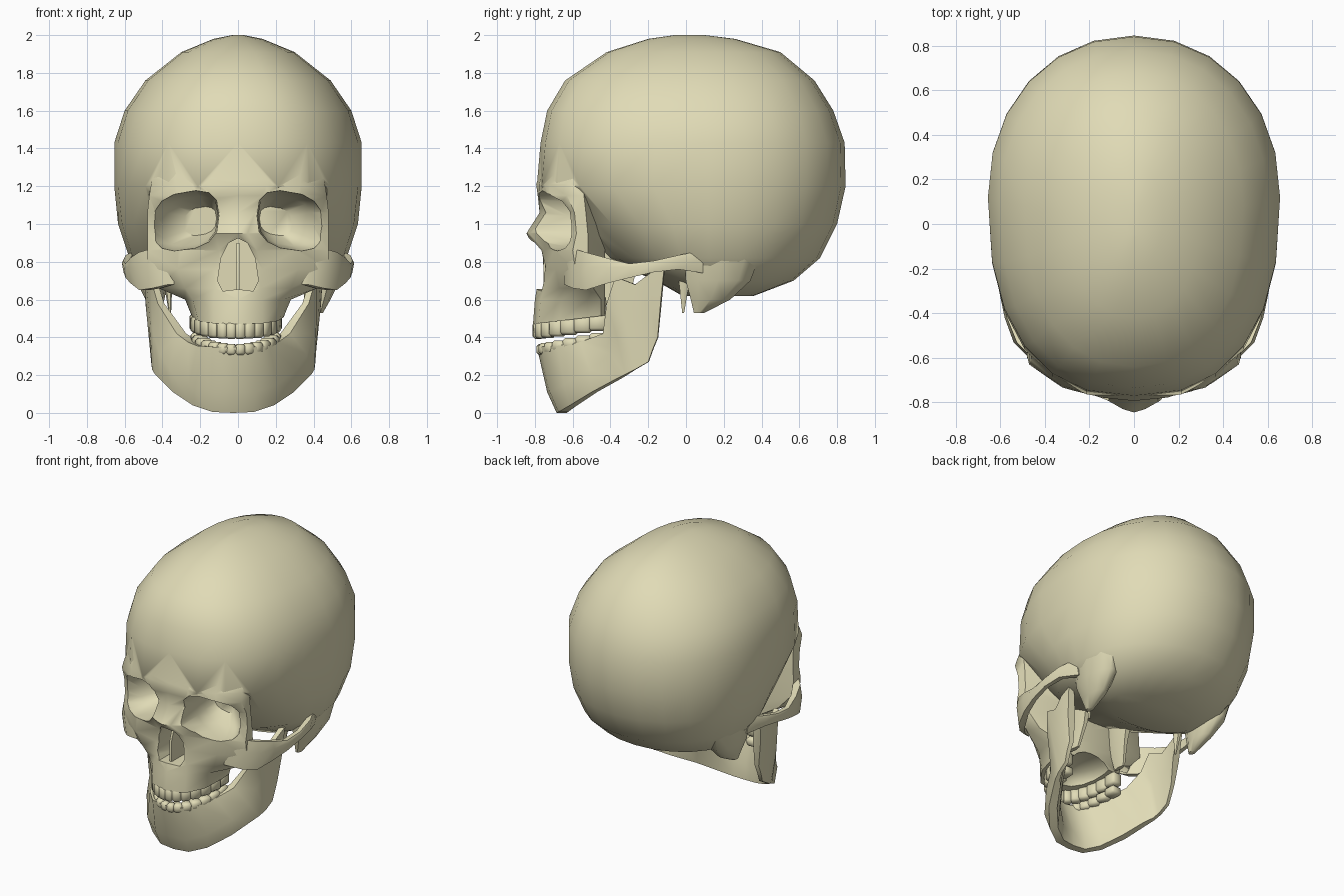
import bpy, bmesh, math
from mathutils import Matrix, Vector

if "Cube" in bpy.data.objects:
    bpy.data.objects.remove(bpy.data.objects["Cube"])

bone = bpy.data.materials.new("bone")
bone.diffuse_color = (0.75, 0.71, 0.47, 1)
bone.use_nodes = True
bone.node_tree.nodes["Principled BSDF"].inputs["Base Color"].default_value = bone.diffuse_color


def make(name, bm, angle=50):
    bmesh.ops.recalc_face_normals(bm, faces=bm.faces[:])
    me = bpy.data.meshes.new(name)
    bm.to_mesh(me)
    bm.free()
    ob = bpy.data.objects.new(name, me)
    bpy.context.collection.objects.link(ob)
    me.materials.append(bone)
    smooth(ob, angle)
    return ob


def smooth(ob, angle):
    bpy.ops.object.select_all(action='DESELECT')
    ob.select_set(True)
    bpy.context.view_layer.objects.active = ob
    bpy.ops.object.shade_smooth_by_angle(angle=math.radians(angle))


def loft(name, rings, angle=50):
    """Skin closed rings of equal point count and cap both ends."""
    bm = bmesh.new()
    vs = [[bm.verts.new(p) for p in r] for r in rings]
    n = len(vs[0])
    for a, b in zip(vs, vs[1:]):
        for i in range(n):
            j = (i + 1) % n
            bm.faces.new((a[i], a[j], b[j], b[i]))
    bm.faces.new(vs[0][::-1])
    bm.faces.new(vs[-1])
    return make(name, bm, angle)


def boolean(ob, tool, op):
    m = ob.modifiers.new(op, 'BOOLEAN')
    m.operation, m.solver, m.object = op, 'EXACT', tool
    bpy.context.view_layer.objects.active = ob
    bpy.ops.object.modifier_apply(modifier=m.name)
    bpy.data.objects.remove(tool)


def spow(v, e):
    return math.copysign(abs(v) ** e, v)


def egg(z, yf, yb, w, yc, n, seg=24):
    """Horizontal braincase section: squarer in front, rounder behind."""
    pts = []
    for i in range(seg):
        t = math.tau * i / seg
        s, c = math.sin(t), math.cos(t)
        e = 2 / (n if c > 0 else 2.1)
        pts.append((w * spow(s, e), yc - spow(c, e) * ((yc - yf) if c > 0 else (yb - yc)), z))
    return pts


# Braincase: z, front, back, half width, widest y, front squareness
skull = loft("skull", [egg(*r) for r in [
    (0.62, -0.02, 0.36, 0.32, 0.15, 2), (0.70, -0.16, 0.57, 0.49, 0.15, 2),
    (0.82, -0.44, 0.71, 0.575, 0.12, 2), (1.0, -0.60, 0.80, 0.635, 0.12, 2.05),
    (1.2, -0.79, 0.845, 0.655, 0.12, 2.4), (1.43, -0.77, 0.84, 0.655, 0.12, 2.4),
    (1.6, -0.735, 0.78, 0.60, 0.1, 2.4), (1.76, -0.64, 0.68, 0.49, 0.08, 2.3),
    (1.91, -0.42, 0.50, 0.30, 0.05, 2.2), (1.98, -0.20, 0.26, 0.13, 0.03, 2),
    (2.0, -0.06, 0.10, 0.03, 0.02, 2)]])

# Face block: per level, half outline from midline to the cheek back
levels = [
    (0.47, (0, -.81), (.13, -.78), (.21, -.67), (.24, -.52), (.245, -.45)),
    (0.60, (0, -.80), (.13, -.77), (.24, -.66), (.28, -.52), (.27, -.45)),
    (0.66, (0, -.79), (.12, -.75), (.28, -.67), (.42, -.57), (.38, -.49)),
    (0.76, (0, -.76), (.13, -.74), (.32, -.69), (.48, -.585), (.47, -.50)),
    (0.86, (0, -.80), (.10, -.75), (.30, -.70), (.48, -.60), (.48, -.52)),
    (0.95, (0, -.845), (.05, -.83), (.28, -.70), (.48, -.58), (.475, -.52)),
    (1.06, (0, -.775), (.09, -.745), (.30, -.69), (.48, -.59), (.47, -.53)),
    (1.15, (0, -.785), (.13, -.78), (.32, -.735), (.47, -.63), (.47, -.54)),
    (1.21, (0, -.793), (.15, -.778), (.33, -.722), (.46, -.612), (.47, -.53)),
    (1.34, (0, -.75), (.15, -.735), (.33, -.67), (.43, -.55), (.44, -.50))]
rings = []
for z, *half in levels:
    half = half + [(.23, -.43)]
    full = half + [(0, -.42)] + [(-x, y) for x, y in half[:0:-1]]
    tilt = 0.12 if z < 0.5 else 0
    rings.append([(x, y, z + tilt * (y + .81)) for x, y in full])
boolean(skull, loft("face", rings), 'UNION')

# Eye sockets: tapering rounded-square cuts leaning towards the midline
for s in (-1, 1):
    cut = []
    for y, cx, k in [(-.95, .285, 1.12), (-.62, .28, 1), (-.53, .25, .86), (-.43, .20, .5)]:
        r = []
        for i in range(14):
            t = math.tau * i / 14
            dx, dz = .173 * k * spow(math.cos(t), .75), .148 * k * spow(math.sin(t), .75)
            r.append((s * (cx + dx), y, 1.015 + dz - .16 * dx))
        cut.append(r)
    boolean(skull, loft("socket_cut", cut), 'DIFFERENCE')

# Pear-shaped nose opening
pear = [(0, .925), (.05, .90), (.09, .82), (.108, .70), (.08, .645), (0, .655)]
pear += [(-x, z) for x, z in pear[4:0:-1]]
boolean(skull, loft("nose_cut", [[(x, y, z) for x, z in pear] for y in (-.95, -.55)]), 'DIFFERENCE')

# Hollow palate
bm = bmesh.new()
bmesh.ops.create_uvsphere(bm, u_segments=16, v_segments=8, radius=1,
                          matrix=Matrix.Translation((0, -.47, .48)) @ Matrix.Diagonal((.16, .25, .1, 1)))
boolean(skull, make("palate_cut", bm), 'DIFFERENCE')
smooth(skull, 50)

# Nasal septum
loft("nasal_septum", [[(-.008, y, z0), (.008, y, z0), (.008, y, z1), (-.008, y, z1)]
                      for y, z0, z1 in [(-.755, .64, .80), (-.72, .64, .90), (-.54, .64, .90)]])


def taper(name, sections, seg=8):
    loft(name, [[(x + rx * math.cos(math.tau * i / seg), y + ry * math.sin(math.tau * i / seg), z)
                 for i in range(seg)] for x, y, z, rx, ry in sections])


for s, side in ((-1, "left"), (1, "right")):
    # Cheekbone and arch: x, y, bottom, top, half thickness
    arch = [(.36, -.645, .68, .86, .02), (.44, -.60, .66, .87, .03), (.505, -.53, .65, .85, .035),
            (.555, -.42, .685, .82, .025), (.585, -.30, .715, .79, .02), (.597, -.17, .745, .805, .018),
            (.582, -.04, .76, .835, .022), (.525, .09, .74, .86, .03)]
    loft("cheek_arch_" + side, [[(s * (x - t), y, b), (s * (x + t * .5), y, b),
                                 (s * (x + t), y, (b + h) / 2 + .02), (s * (x + t * .6), y, h),
                                 (s * (x - t), y, h)] for x, y, b, h, t in arch], 60)
    # Bony lumps under the ear, spike, and plates behind the palate
    taper("mastoid_" + side, [(s * .47, .20, .88, .10, .22), (s * .455, .17, .70, .085, .18),
                              (s * .44, .13, .60, .05, .11), (s * .43, .07, .53, .02, .03)], 10)
    taper("styloid_" + side, [(s * .37, 0, .80, .04, .05), (s * .37, -.01, .68, .022, .03),
                              (s * .36, -.015, .53, .006, .006)], 6)
    taper("pterygoid_plate_" + side, [(s * .17, -.34, .86, .05, .12), (s * .17, -.36, .68, .025, .09),
                                      (s * .19, -.37, .52, .015, .05)], 6)

# Lower jaw: outer top, middle and bottom point plus thickness, chin to condyle
stations = [
    ((0, -.79, .35), (0, -.735, .11), (0, -.685, .0), .09),
    ((.11, -.765, .35), (.12, -.72, .11), (.11, -.675, .005), .09),
    ((.19, -.68, .355), (.235, -.645, .15), (.215, -.615, .04), .09),
    ((.24, -.56, .375), (.335, -.51, .23), (.32, -.50, .11), .09),
    ((.30, -.44, .42), (.39, -.40, .31), (.39, -.37, .18), .075),
    ((.40, -.42, .58), (.425, -.37, .42), (.415, -.32, .205), .05),
    ((.44, -.375, .72), (.44, -.32, .48), (.43, -.27, .23), .04),
    ((.46, -.27, .68), (.45, -.24, .49), (.435, -.20, .27), .04),
    ((.475, -.19, .74), (.46, -.18, .53), (.44, -.175, .34), .045),
    ((.475, -.115, .775), (.465, -.135, .58), (.44, -.15, .40), .05)]
half = []
for i, (t, m, b, th) in enumerate(stations):
    a, c = stations[max(i - 1, 0)][1], stations[min(i + 1, 9)][1]
    d = Vector((c[0] - a[0], c[1] - a[1], 0)) if i else Vector((1, 0, 0))
    d.normalize()
    inward = Vector((-d.y, d.x, 0)) * th
    outer = [Vector(p) for p in (t, m, b)]
    half.append(outer + [p + inward * k for p, k in zip(outer[::-1], (.6, 1.1, .8))])
mirrored = [[Vector((-p.x, p.y, p.z)) for p in r] for r in half[:0:-1]]
jaw = loft("lower_jaw", mirrored + half, 60)
jaw.location.x = -.025


# Tooth rows along half ellipses, rising towards the back
def tooth_row(name, a, b, z, height, rise, count=14):
    bm = bmesh.new()
    for i in range(count):
        t = math.radians(-84 + 168 * i / (count - 1))
        x, y = a * math.sin(t), -.43 - b * math.cos(t)
        dx, dy = a * math.cos(t), b * math.sin(t)
        width = math.hypot(dx, dy) * math.radians(168 / (count - 1)) * 1.2
        mat = (Matrix.Translation((x, y, z + rise * (1 - math.cos(t))))
               @ Matrix.Rotation(math.atan2(dy, dx), 4, 'Z')
               @ Matrix.Diagonal((width, .05 + .03 * abs(math.sin(t)), height, 1)))
        new = bmesh.ops.create_cube(bm, size=1, matrix=mat)['verts']
        edges = list({e for v in new for e in v.link_edges})
        bmesh.ops.bevel(bm, geom=edges, offset=.014, segments=1, affect='EDGES', profile=.5)
    make(name, bm, 60).location.x = -.012


tooth_row("upper_teeth", .205, .355, .435, .09, .05)
tooth_row("lower_teeth", .20, .335, .335, .06, .065)
